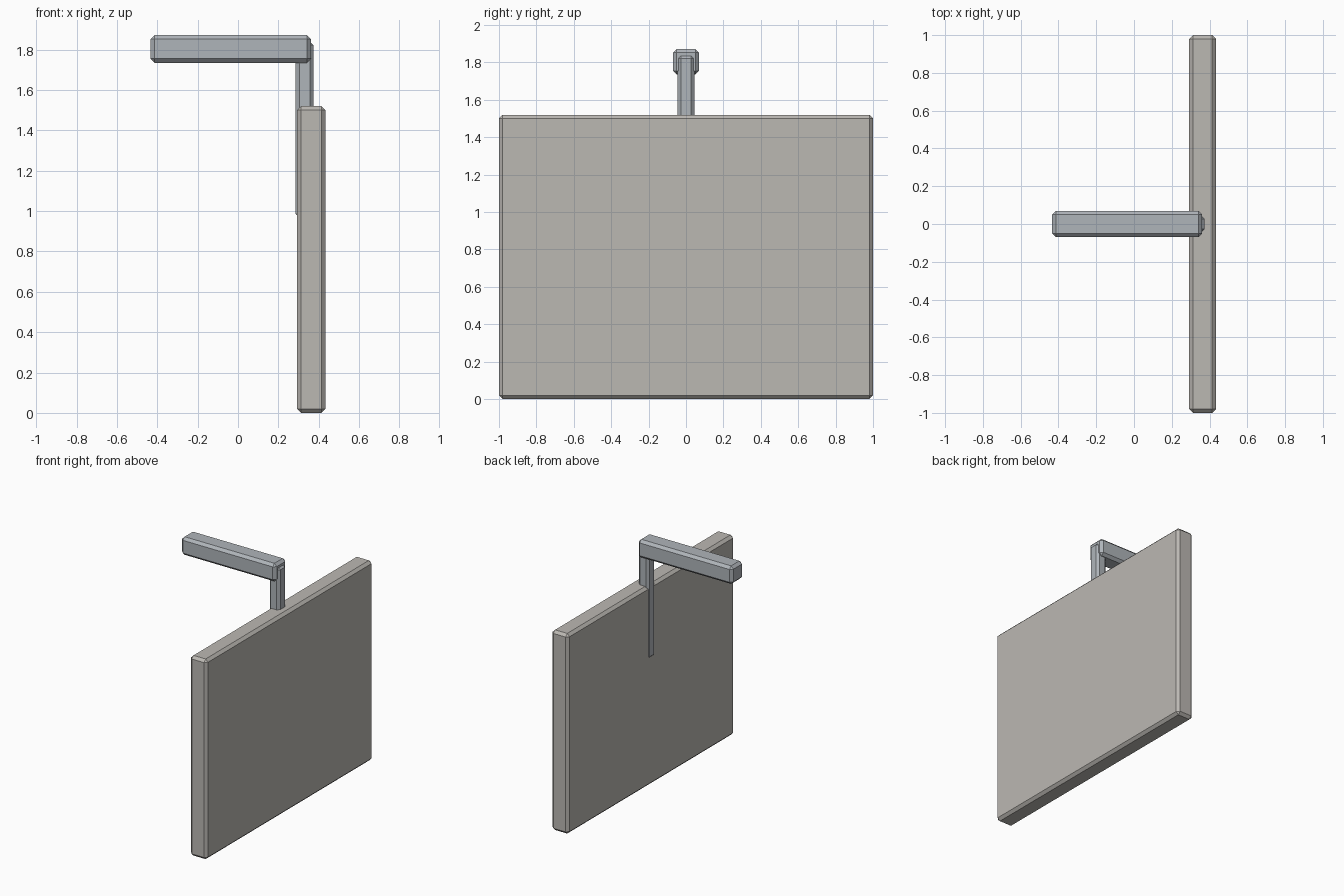
import bpy
import bmesh

if "Cube" in bpy.data.objects:
    bpy.data.objects.remove(bpy.data.objects["Cube"])


def chamfered_box(name, lo, hi, chamfer):
    bm = bmesh.new()
    bmesh.ops.create_cube(bm, size=1)
    for v in bm.verts:
        for i in range(3):
            v.co[i] = hi[i] if v.co[i] > 0 else lo[i]
    bmesh.ops.bevel(bm, geom=bm.edges[:], offset=chamfer, segments=1,
                    profile=0.5, affect='EDGES')
    bmesh.ops.recalc_face_normals(bm, faces=bm.faces[:])
    mesh = bpy.data.meshes.new(name)
    bm.to_mesh(mesh)
    bm.free()
    obj = bpy.data.objects.new(name, mesh)
    bpy.context.collection.objects.link(obj)
    return obj


def paint(obj, name, color):
    mat = bpy.data.materials.new(name)
    mat.diffuse_color = color
    mat.use_nodes = True
    mat.node_tree.nodes["Principled BSDF"].inputs["Base Color"].default_value = mat.diffuse_color
    obj.data.materials.append(mat)


# Wide upright slab
panel = chamfered_box("panel", (0.292, -1, 0), (0.434, 1, 1.52), 0.02)
paint(panel, "warm_grey", (0.50, 0.48, 0.45, 1))

# Post sunk into the slab, standing just proud of its inner face
post = chamfered_box("post", (0.286, -0.045, 0.967), (0.374, 0.045, 1.84), 0.018)

# Horizontal arm on top of the post
arm = chamfered_box("arm", (-0.434, -0.07, 1.735), (0.361, 0.07, 1.872), 0.02)

for part in (post, arm):
    paint(part, part.name + "_steel", (0.43, 0.46, 0.49, 1))
